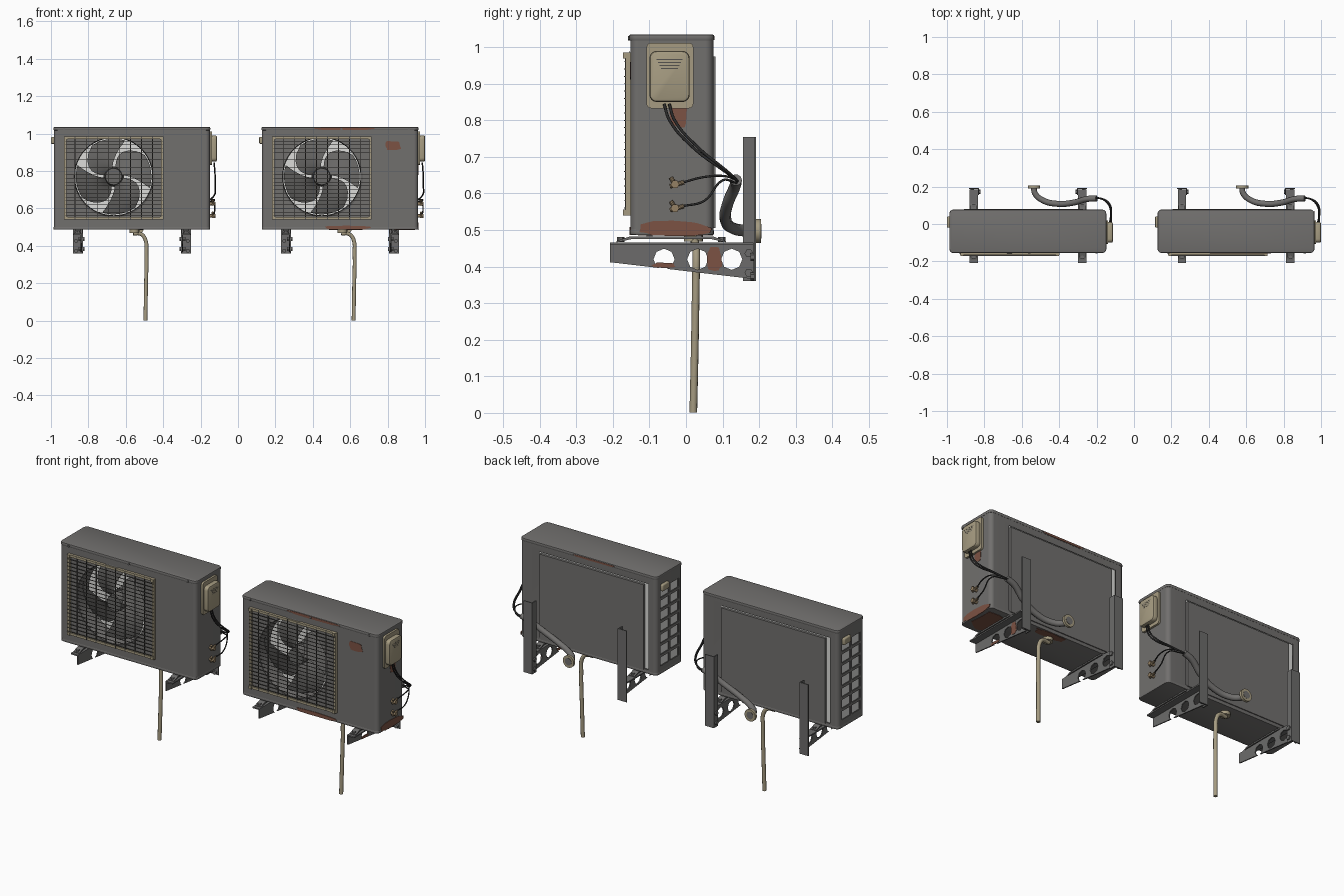
import bpy, bmesh, math, random
from mathutils import Vector, Matrix

if "Cube" in bpy.data.objects:
    bpy.data.objects.remove(bpy.data.objects["Cube"])

random.seed(4)
STEP = 1.113          # distance between the two units
CX = -0.567           # middle of the left unit


def material(name, r, g, b):
    m = bpy.data.materials.new(name)
    m.diffuse_color = (r, g, b, 1)
    m.use_nodes = True
    m.node_tree.nodes["Principled BSDF"].inputs["Base Color"].default_value = m.diffuse_color
    return m


GREY = material("dark grey paint", 0.165, 0.16, 0.155)
STEEL = material("bracket steel", 0.15, 0.148, 0.145)
FAN = material("fan grey", 0.14, 0.137, 0.132)
WIRE = material("grille wire", 0.09, 0.086, 0.078)
TAN = material("aged cream plastic", 0.38, 0.33, 0.22)
BLACK = material("black cable", 0.025, 0.025, 0.025)
BRASS = material("brass", 0.30, 0.22, 0.13)
COIL = material("pale coil fins", 0.72, 0.72, 0.70)
RUST = material("rust", 0.20, 0.085, 0.057)


def finish(name, bm, mat, smooth=True):
    bmesh.ops.recalc_face_normals(bm, faces=bm.faces)
    me = bpy.data.meshes.new(name)
    bm.to_mesh(me)
    bm.free()
    ob = bpy.data.objects.new(name, me)
    bpy.context.collection.objects.link(ob)
    me.materials.append(mat)
    if smooth:
        select(ob)
        bpy.ops.object.shade_smooth_by_angle(angle=math.radians(35))
    return ob


def select(ob):
    bpy.ops.object.select_all(action='DESELECT')
    ob.select_set(True)
    bpy.context.view_layer.objects.active = ob


def add_box(bm, x0, x1, y0, y1, z0, z1):
    m = Matrix.Translation(((x0 + x1) / 2, (y0 + y1) / 2, (z0 + z1) / 2)) @ Matrix.Diagonal((x1 - x0, y1 - y0, z1 - z0, 1))
    bmesh.ops.create_cube(bm, size=1, matrix=m)


def box(name, dims, mat, bevel=0, axis=None, seg=3, rim=0):
    """Box bevelled on all edges or those along one axis; rim then softens the ends."""
    bm = bmesh.new()
    add_box(bm, *dims)
    if bevel:
        es = [e for e in bm.edges if axis is None or abs((e.verts[0].co - e.verts[1].co).normalized()[axis]) > 0.9]
        bmesh.ops.bevel(bm, geom=es, offset=bevel, segments=seg, profile=0.5, affect='EDGES')
    if rim:
        es = [e for e in bm.edges if abs((e.verts[0].co - e.verts[1].co).normalized()[axis]) < 0.1]
        bmesh.ops.bevel(bm, geom=es, offset=rim, segments=2, profile=0.5, affect='EDGES')
    return finish(name, bm, mat)


def boxes(name, dims_list, mat):
    bm = bmesh.new()
    for d in dims_list:
        add_box(bm, *d)
    return finish(name, bm, mat, False)


def cyl(name, c, axis, r, h, mat, n=24, r2=None):
    bm = bmesh.new()
    rot = Vector((0, 0, 1)).rotation_difference(Vector(axis)).to_matrix().to_4x4()
    bmesh.ops.create_cone(bm, cap_ends=True, segments=n, radius1=r, radius2=r if r2 is None else r2,
                          depth=h, matrix=Matrix.Translation(c) @ rot)
    return finish(name, bm, mat)


def tube(name, pts, r, mat):
    cu = bpy.data.curves.new(name, 'CURVE')
    cu.dimensions = '3D'
    cu.bevel_depth, cu.bevel_resolution, cu.resolution_u, cu.use_fill_caps = r, 3, 6, True
    sp = cu.splines.new('BEZIER')
    sp.bezier_points.add(len(pts) - 1)
    for p, co in zip(sp.bezier_points, pts):
        p.co, p.handle_left_type, p.handle_right_type = co, 'AUTO', 'AUTO'
    cu.materials.append(mat)
    ob = bpy.data.objects.new(name, cu)
    bpy.context.collection.objects.link(ob)
    select(ob)
    bpy.ops.object.convert(target='MESH')
    return bpy.context.object


def prism(name, pts, thick, mat):
    """Flat polygon pushed along a vector."""
    bm = bmesh.new()
    f = bm.faces.new([bm.verts.new(p) for p in pts])
    r = bmesh.ops.extrude_face_region(bm, geom=[f])
    bmesh.ops.translate(bm, vec=thick, verts=[v for v in r['geom'] if isinstance(v, bmesh.types.BMVert)])
    return finish(name, bm, mat, False)


def cut(ob, cutters):
    for c in cutters:
        m = ob.modifiers.new("cut", 'BOOLEAN')
        m.operation, m.solver, m.object = 'DIFFERENCE', 'EXACT', c
        select(ob)
        bpy.ops.object.modifier_apply(modifier=m.name)
        bpy.data.objects.remove(c)


# Casing: hollow rounded shell with fan hole, back opening and side vents
casing = box("casing", (-0.985, -0.15, -0.152, 0.075, 0.487, 1.022), GREY, 0.022, 2, 5)
FX, FZ = -0.665, 0.77
vents = [(-1.1, -0.97, y, y + 0.076, 0.53 + 0.063 * k, 0.578 + 0.063 * k) for k in range(7) for y in (-0.122, -0.034)]
cut(casing, [box("inner", (-0.979, -0.156, -0.146, 0.069, 0.493, 1.016), GREY, 0.017, 2, 5),
             cyl("fan_hole", (FX, -0.15, FZ), (0, 1, 0), 0.212, 0.08, GREY, 48),
             box("back_hole", (-0.935, -0.265, 0.04, 0.2, 0.51, 0.985), GREY),
             boxes("vent_holes", vents, GREY)])
wn = casing.modifiers.new("even_shading", 'WEIGHTED_NORMAL')
wn.keep_sharp = True
box("lid", (-0.987, -0.148, -0.155, 0.077, 1.017, 1.035), GREY, 0.022, 2, 5, 0.005)
box("base_lip", (-0.986, -0.149, -0.153, 0.076, 0.486, 0.502), GREY, 0.022, 2, 5, 0.004)
boxes("coil", [(-0.965, -0.25, 0.05, 0.062, 0.5, 1.0), (-0.97, -0.96, -0.13, 0.055, 0.5, 1.0)], COIL)
box("back_panel", (-0.908, -0.272, 0.066, 0.08, 0.505, 0.975), GREY)
box("side_grip", (-1.0, -0.98, -0.02, 0.04, 0.945, 0.982), TAN, 0.006)

# Fan: shroud, hub, blades
bm = bmesh.new()
rings = [[bm.verts.new((FX + r * math.cos(a * math.tau / 48), y, FZ + r * math.sin(a * math.tau / 48)))
          for a in range(48)] for r, y in ((0.220, -0.155), (0.211, -0.158), (0.207, -0.14), (0.207, -0.06))]
for p, q in zip(rings, rings[1:]):
    for i in range(48):
        bm.faces.new((p[i], p[(i + 1) % 48], q[(i + 1) % 48], q[i]))
finish("fan_shroud", bm, GREY)
cyl("fan_hub", (FX, -0.10, FZ), (0, -1, 0), 0.052, 0.07, FAN, 32, 0.044)
cyl("fan_motor", (FX, -0.03, FZ), (0, 1, 0), 0.055, 0.10, FAN)
bm = bmesh.new()
for b in range(4):
    grid = []
    for i in range(9):
        t = i / 8
        r = 0.04 + 0.162 * t
        span = math.radians(70 + 14 * math.sin(t * math.pi) - 8 * t ** 3)
        mid = b * math.pi / 2 + 0.75 - 0.6 * t * t
        row = []
        for j in range(9):
            s = j / 8 - 0.5
            a = mid + span * s * (1 - 0.15 * t ** 4)
            row.append(bm.verts.new((FX + r * math.cos(a), -0.105 + 0.05 * s, FZ + r * math.sin(a))))
        grid.append(row)
    for i in range(8):
        for j in range(8):
            bm.faces.new((grid[i][j], grid[i][j + 1], grid[i + 1][j + 1], grid[i + 1][j]))
finish("fan_blades", bm, FAN)

# Front grille: cream frame and wire guard
gx0, gx1, gz0, gz1, w = -0.93, -0.398, 0.54, 0.985, 0.013
boxes("grille_frame", [(gx0, gx1, -0.166, -0.148, gz0, gz0 + w), (gx0, gx1, -0.166, -0.148, gz1 - w, gz1),
                       (gx0, gx0 + w, -0.166, -0.148, gz0, gz1), (gx1 - w, gx1, -0.166, -0.148, gz0, gz1)], TAN)
boxes("grille_wires",
      [(gx0 + 0.004, gx1 - 0.004, -0.170, -0.166, gz0 + 0.02 * k - 0.0012, gz0 + 0.02 * k + 0.0012) for k in range(1, 22)] +
      [(gx0 + 0.0591 * k - 0.002, gx0 + 0.0591 * k + 0.002, -0.167, -0.163, gz0, gz1) for k in range(1, 9)], WIRE)
boxes("grille_clips", [(x - 0.008, x + 0.008, -0.172, -0.15, z - 0.008, z + 0.008)
                       for x in (gx0 + 0.01, gx1 - 0.01) for z in (gz0 + 0.008, gz1 - 0.008)], TAN)
for k, x in enumerate((-0.93, -0.56, -0.2)):
    cyl(f"lid_screw_{k}", (x, -0.155, 1.024), (0, 1, 0), 0.006, 0.006, STEEL, 10)

# Junction box on the right side
box("junction_plate", (-0.152, -0.139, -0.108, 0.02, 0.833, 1.012), TAN, 0.012, 0)
box("junction_cover", (-0.145, -0.113, -0.10, 0.01, 0.85, 0.99), TAN, 0.02, 0, 4, 0.008)
boxes("junction_slots", [(-0.114, -0.1125, -0.08 + k * 0.004, -0.01 - k * 0.004, 0.965 - k * 0.008, 0.967 - k * 0.008)
                         for k in range(4)], WIRE)

# Service valves and the lines running into the lagged pipe
for k, z in enumerate((0.625, 0.56)):
    cyl(f"valve_body_{k}", (-0.14, -0.03, z), (1, 0, 0), 0.009, 0.036, BRASS, 12)
    cyl(f"valve_nut_{k}", (-0.127, -0.03, z), (1, 0, 0), 0.012, 0.012, BRASS, 6)
    cyl(f"valve_stem_{k}", (-0.135, -0.025, z), (0, 1, 0.3), 0.006, 0.04, BRASS, 10)
    cyl(f"valve_cap_{k}", (-0.135, -0.036, z + 0.01), (0, -0.6, 1), 0.006, 0.022, BRASS, 10)
    tube(f"refrigerant_line_{k}", [(-0.135, -0.01, z + 0.005), (-0.125, 0.05, z + 0.02), (-0.135, 0.10, 0.648 - k * 0.012),
                                   (-0.17, 0.132, 0.64 - k * 0.01), (-0.24, 0.138, 0.632)], 0.0032, BLACK)
for k in range(2):
    d = k * 0.014
    tube(f"power_cable_{k}", [(-0.128, -0.06 + d, 0.845), (-0.124, -0.045 + d, 0.80), (-0.122, 0.02 + d, 0.725),
                              (-0.130, 0.10 + d / 2, 0.665), (-0.17, 0.135, 0.64), (-0.24, 0.138, 0.63)], 0.004, BLACK)
tube("lagged_pipe", [(-0.20, 0.137, 0.637), (-0.25, 0.134, 0.62), (-0.32, 0.115, 0.575), (-0.41, 0.108, 0.53),
                     (-0.49, 0.128, 0.505), (-0.53, 0.165, 0.498), (-0.535, 0.20, 0.497)], 0.016, GREY)
cyl("wall_flange", (-0.535, 0.198, 0.497), (0, 1, 0), 0.033, 0.014, TAN, 28)
cyl("flange_core", (-0.535, 0.2, 0.497), (0, 1, 0), 0.02, 0.013, GREY, 24)

# Condensate drain
cyl("drain_spout", (-0.555, 0.02, 0.477), (0, 0, 1), 0.026, 0.018, TAN, 20)
tube("drain_hose", [(-0.56, 0.022, 0.465), (-0.52, 0.026, 0.463), (-0.496, 0.028, 0.435), (-0.490, 0.027, 0.36),
                    (-0.492, 0.024, 0.18), (-0.495, 0.02, 0.001)], 0.0105, TAN)

# Wall brackets, mirrored about the middle of the unit
for side, s in (("left", -1), ("right", 1)):
    def X(a, b):
        return tuple(sorted((CX + s * a, CX + s * b)))
    xp = CX + s * 0.268
    arm = prism(f"{side}_bracket_arm", [(xp, -0.208, 0.465), (xp, -0.208, 0.412), (xp, 0.185, 0.366), (xp, 0.185, 0.465)],
                (s * 0.006, 0, 0), STEEL)
    cut(arm, [cyl("hole", (xp, y, 0.42), (1, 0, 0), 0.029, 0.1, STEEL, 8) for y in (-0.06, 0.032, 0.125)])
    boxes(f"{side}_bracket_flange", [X(0.268, 0.312) + (-0.208, 0.185, 0.459, 0.466)], STEEL)
    boxes(f"{side}_wall_upright", [X(0.266, 0.316) + (0.186, 0.192, 0.36, 0.755),
                                   X(0.262, 0.268) + (0.156, 0.192, 0.36, 0.755)], STEEL)
    for k, z in enumerate((0.436, 0.383)):
        cyl(f"{side}_upright_bolt_{k}", (CX + s * 0.27, 0.172, z), (1, 0, 0), 0.012, 0.03, STEEL, 6)
        cyl(f"{side}_wall_bolt_{k}", (CX + s * 0.298, 0.183, z - 0.01), (0, 1, 0), 0.011, 0.014, STEEL, 6)
    # foot rail under the casing
    x0, x1 = X(0.272, 0.308)
    prism(f"{side}_foot_rail", [(x0, y, z) for y, z in ((-0.19, 0.466), (-0.19, 0.47), (-0.155, 0.482), (0.075, 0.482),
                                                       (0.11, 0.47), (0.11, 0.466), (0.07, 0.475), (-0.15, 0.475))],
          (x1 - x0, 0, 0), STEEL)
    boxes(f"{side}_foot_pads", [X(0.275, 0.305) + (y - 0.008, y + 0.008, 0.478, 0.49) for y in (-0.1, 0.035)], STEEL)
    for k, y in enumerate((-0.178, 0.098)):
        cyl(f"{side}_foot_bolt_{k}", (CX + s * 0.29, y, 0.474), (0, 0, 1), 0.01, 0.014, STEEL, 6)

# Second unit
for ob in list(bpy.context.collection.objects):
    c = ob.copy()
    c.name = "second_" + ob.name
    c.location.x += STEP
    bpy.context.collection.objects.link(c)


# Rust plates on the second unit: ragged outline around a centre
def rust(name, c, u, v, hu, hv, t=0.003, n=16):
    u, v = Vector(u), Vector(v)
    pts = []
    for i in range(n):
        a, k = math.tau * i / n, random.uniform(0.75, 1.0)
        sq = lambda q: math.copysign(abs(q) ** 0.6, q)
        pts.append(Vector(c) + u * hu * sq(math.cos(a)) * k + v * hv * sq(math.sin(a)) * k)
    prism(name, [p - u.cross(v) * t / 2 for p in pts], u.cross(v) * t, RUST)


EX, EY, EZ = (1, 0, 0), (0, 1, 0), (0, 0, 1)
rust("rust_front", (0.83, -0.152, 0.935), EX, EZ, 0.045, 0.03)
rust("rust_lid_front", (0.57, -0.155, 1.025), EX, EZ, 0.17, 0.008)
rust("rust_base_front", (0.585, -0.153, 0.496), EX, EZ, 0.13, 0.012)
rust("rust_lid_back", (0.51, 0.077, 1.025), EX, EZ, 0.15, 0.006)
rust("rust_side_low", (0.964, -0.037, 0.505), EY, EZ, 0.11, 0.022, 0.004)
rust("rust_under_box", (0.963, -0.02, 0.808), EY, EZ, 0.028, 0.03)
rust("rust_underside", (0.88, -0.04, 0.486), EX, EY, 0.08, 0.10)
rust("rust_underside_mid", (0.57, 0.05, 0.486), EX, EY, 0.10, 0.025)
rust("rust_arm_low", (0.820, -0.06, 0.404), EY, EZ, 0.035, 0.008, 0.004)
rust("rust_arm", (0.820, 0.078, 0.42), EY, EZ, 0.022, 0.035, 0.004)
